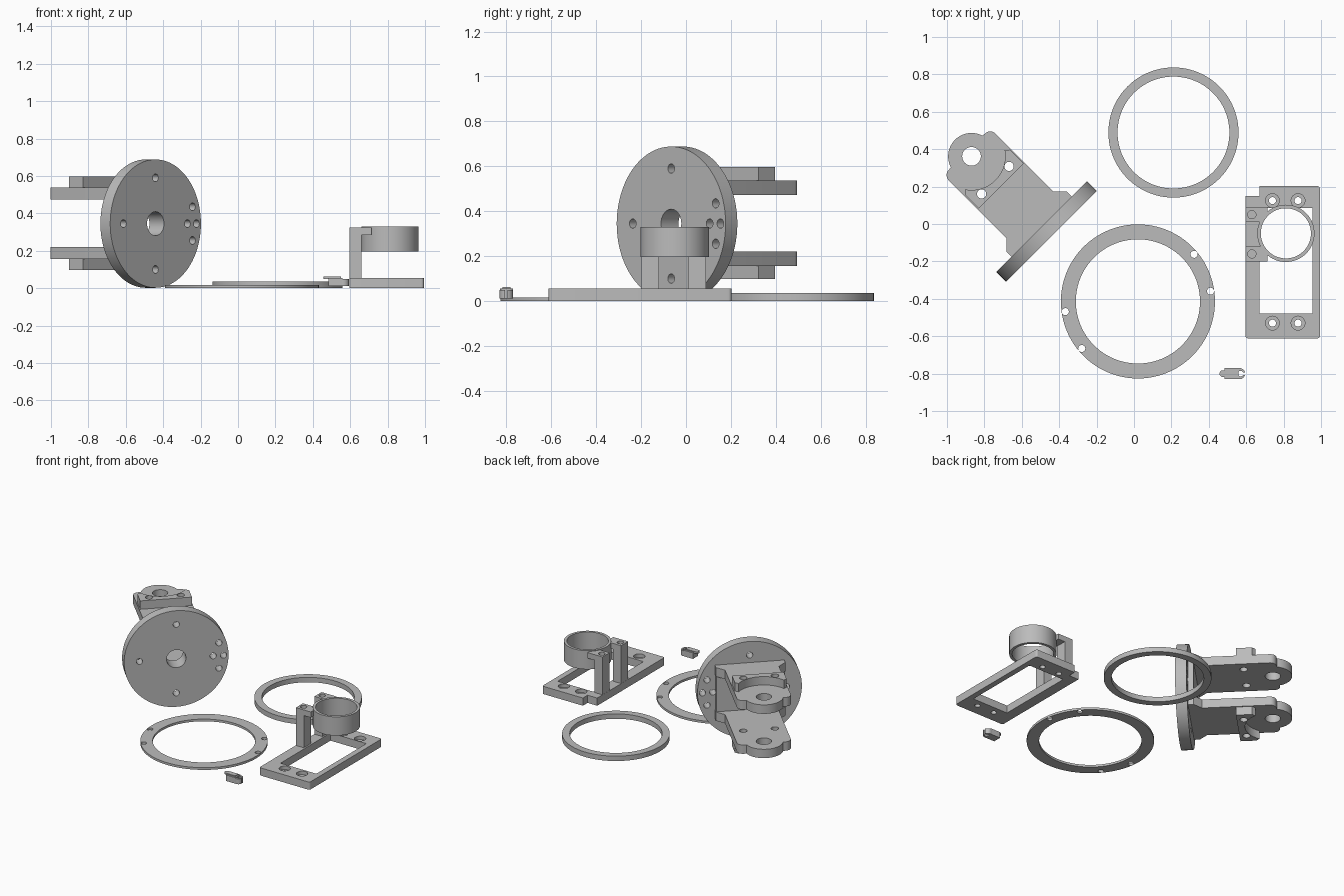
import bpy
from math import cos, sin, radians, pi
from mathutils import Matrix

if "Cube" in bpy.data.objects:
    bpy.data.objects.remove(bpy.data.objects["Cube"])

grey = bpy.data.materials.new("plain grey")
grey.use_nodes = True
grey.diffuse_color = (0.5, 0.5, 0.5, 1)
grey.node_tree.nodes["Principled BSDF"].inputs["Base Color"].default_value = (0.5, 0.5, 0.5, 1)


def arc(cx, cy, r, a0, a1, n=12):
    return [(cx + r * cos(radians(a0 + (a1 - a0) * i / n)),
             cy + r * sin(radians(a0 + (a1 - a0) * i / n))) for i in range(n + 1)]


def circle(cx, cy, r, n=32):
    return arc(cx, cy, r, 0, 360, n)[:-1]


def rect(x0, x1, y0, y1):
    return [(x0, y0), (x1, y0), (x1, y1), (x0, y1)]


def prism(name, outline, z0, z1, place=Matrix()):
    """Extrude a counter-clockwise outline from z0 to z1."""
    n = len(outline)
    verts = [place @ Matrix.Translation((x, y, z)).translation
             for z in (z0, z1) for x, y in outline]
    faces = [tuple(range(n - 1, -1, -1)), tuple(range(n, 2 * n))]
    faces += [(i, (i + 1) % n, n + (i + 1) % n, n + i) for i in range(n)]
    mesh = bpy.data.meshes.new(name)
    mesh.from_pydata(verts, [], faces)
    mesh.materials.append(grey)
    obj = bpy.data.objects.new(name, mesh)
    bpy.context.collection.objects.link(obj)
    return obj


def part(name, outline, z0, z1, cuts=(), place=Matrix()):
    """Prism with cut-outs; each cut is an outline, optionally with its own z range."""
    obj = prism(name, outline, z0, z1, place)
    cutters = []
    for c in cuts:
        shape, lo, hi = c if isinstance(c, tuple) else (c, z0 - 0.05, z1 + 0.05)
        cutter = prism("cutter", shape, lo, hi, place)
        cutter.hide_render = True
        cutters.append(cutter)
        mod = obj.modifiers.new("cut", "BOOLEAN")
        mod.operation, mod.solver, mod.object = "DIFFERENCE", "EXACT", cutter
    if cutters:
        bpy.context.view_layer.update()
        deps = bpy.context.evaluated_depsgraph_get()
        mesh = bpy.data.meshes.new_from_object(obj.evaluated_get(deps))
        obj.modifiers.clear()
        obj.data = mesh
        for cutter in cutters:
            bpy.data.objects.remove(cutter)
    parts.append(obj)
    return obj


parts = []

# Clevis bracket, turned 45 degrees: flange disc and web stand upright
turn = Matrix.Translation((-0.2535, -0.2535, 0)) @ Matrix.Rotation(pi / 4, 4, "Z")
upright = turn @ Matrix.Rotation(pi / 2, 4, "X")
MID = 0.345
bore = circle(0, MID, 0.064)
spots = [(0, 0.245), (0, -0.245), (-0.242, 0), (0.242, 0), (0.31, 0), (0.28, 0.09), (0.28, -0.09)]
part("flange_disc", circle(0, MID, 0.343, 80), -0.339, -0.265,
     [bore] + [circle(u, MID + h, 0.021, 20) for u, h in spots], upright)
part("flange_web", rect(-0.225, 0.225, 0.16, 0.535), -0.375, -0.339, [bore], upright)

# Two arms with rounded eyes, each carrying an outer pad
arm = ([(-0.228, 0.339), (0.228, 0.339), (0.228, 0.376), (0.177, 0.427)]
       + arc(0.137, 0.865, 0.04, 0, 90, 8) + arc(0, 0.87, 0.125, 17, 163, 24)
       + arc(-0.137, 0.865, 0.04, 90, 180, 8) + [(-0.177, 0.427), (-0.228, 0.376)])
pad = ([(-0.17, 0.645), (0.17, 0.645), (0.17, 0.75)]
       + arc(0, 0.87, 0.18, -34, -146, 24) + [(-0.17, 0.75)])
bolts = [circle(s * 0.104, 0.69, 0.025, 20) for s in (-1, 1)]
for side, z0, z1, p0, p1 in (("lower", 0.157, 0.22, 0.097, 0.157),
                             ("upper", 0.473, 0.537, 0.537, 0.597)):
    part(side + "_arm", arm, z0, z1, [circle(0, 0.87, 0.05)] + bolts, turn)
    part(side + "_arm_pad", pad, p0, p1, bolts, turn)

# Two loose rings
part("plain_ring", circle(0.211, 0.489, 0.348, 96), 0, 0.035, [circle(0.211, 0.489, 0.299, 96)])
RX, RY = 0.021, -0.414
part("drilled_ring", circle(RX, RY, 0.412, 96), 0, 0.016,
     [circle(RX, RY, 0.332, 96)]
     + [circle(RX + 0.392 * cos(radians(a)), RY + 0.392 * sin(radians(a)), 0.019, 20)
        for a in (40, 8, 188, 220)])

# Rectangular mounting frame with counterbored corners
outline = (arc(0.611, -0.597, 0.015, 180, 270, 5) + arc(0.979, -0.597, 0.015, 270, 360, 5)
           + arc(0.979, 0.188, 0.015, 0, 90, 5) + [(0.672, 0.203), (0.672, 0.15), (0.596, 0.15)])
screws = [(x, y) for x in (0.74, 0.877) for y in (0.125, -0.53)]
part("mount_frame", outline, 0, 0.055,
     [rect(0.671, 0.954, -0.479, 0.085)]
     + [circle(x, y, 0.019, 20) for x, y in screws]
     + [(circle(x, y, 0.037, 24), 0.03, 0.1) for x, y in screws])

# Raised collar held by two posts
CX, CY = 0.812, -0.05
collar_bore = circle(CX, CY, 0.134, 64)
part("collar", circle(CX, CY, 0.153, 64), 0.197, 0.33, [collar_bore])
for name, y in (("rear", 0.05), ("front", -0.16)):
    hole = circle(0.63, y, 0.022, 20)
    part(name + "_post", rect(0.597, 0.66, y - 0.04, y + 0.04), 0.055, 0.325,
         [(hole, 0.2, 0.4)])
    part(name + "_post_tab", rect(0.66, 0.715, y - 0.04, y + 0.04), 0.285, 0.325,
         [collar_bore])

# Small latch: body, top tongue and forked eye
LY = -0.8
part("latch_body", rect(0.485, 0.56, LY - 0.029, LY + 0.029), 0.012, 0.055)
part("latch_tongue", arc(0.475, LY, 0.018, 90, 270) + [(0.55, LY - 0.018), (0.55, LY + 0.018)],
     0.05, 0.062)
part("latch_eye", circle(0.564, LY, 0.03), 0.012, 0.05,
     [circle(0.57, LY, 0.015, 20), rect(0.57, 0.61, LY - 0.006, LY + 0.006)])

# Smooth the round walls, keep the rims sharp
bpy.ops.object.select_all(action="DESELECT")
for obj in parts:
    obj.select_set(True)
bpy.context.view_layer.objects.active = parts[0]
bpy.ops.object.shade_smooth_by_angle(angle=radians(30))
